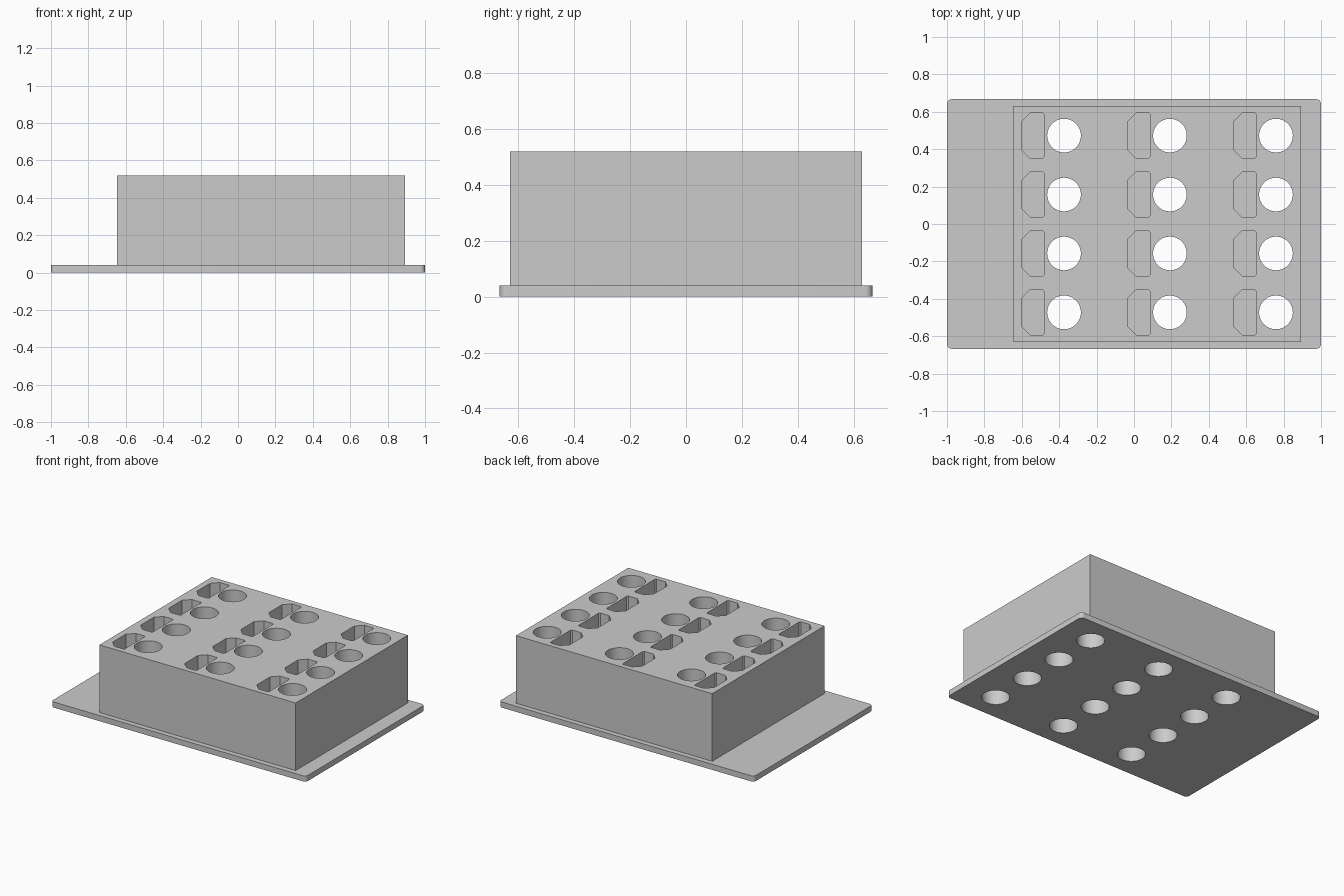
import bpy
import bmesh
from math import cos, sin, pi

cube = bpy.data.objects.get("Cube")
if cube:
    bpy.data.objects.remove(cube, do_unlink=True)

grey = bpy.data.materials.new("plain_grey")
grey.use_nodes = True
grey.diffuse_color = (0.6, 0.6, 0.6, 1)
grey.node_tree.nodes["Principled BSDF"].inputs["Base Color"].default_value = (0.6, 0.6, 0.6, 1)

PLATE_TOP, BLOCK_TOP = 0.04, 0.52
HOLE_X = (-0.374, 0.192, 0.759)
HOLE_Y = (-0.4725, -0.1575, 0.1575, 0.4725)


def prism(bm, outline, z0, z1):
    """Extrude a flat outline from z0 up to z1."""
    low = [bm.verts.new((x, y, z0)) for x, y in outline]
    high = [bm.verts.new((x, y, z1)) for x, y in outline]
    bm.faces.new(low[::-1])
    bm.faces.new(high)
    n = len(low)
    for i in range(n):
        j = (i + 1) % n
        bm.faces.new((low[i], low[j], high[j], high[i]))


def rounded_rect(x0, x1, y0, y1, r, steps=8):
    corners = ((x1 - r, y1 - r), (x0 + r, y1 - r), (x0 + r, y0 + r), (x1 - r, y0 + r))
    return [(cx + r * cos(a), cy + r * sin(a))
            for q, (cx, cy) in enumerate(corners)
            for a in [(q + k / steps) * pi / 2 for k in range(steps + 1)]]


def make_object(name, bm):
    mesh = bpy.data.meshes.new(name)
    bm.to_mesh(mesh)
    bm.free()
    mesh.materials.append(grey)
    obj = bpy.data.objects.new(name, mesh)
    bpy.context.collection.objects.link(obj)
    return obj


def apply_boolean(target, other, operation):
    mod = target.modifiers.new(operation, "BOOLEAN")
    mod.operation = operation
    mod.solver = "EXACT"
    mod.object = other
    bpy.ops.object.select_all(action="DESELECT")
    bpy.context.view_layer.objects.active = target
    target.select_set(True)
    bpy.ops.object.modifier_apply(modifier=mod.name)
    bpy.data.objects.remove(other, do_unlink=True)


# Base plate with rounded corners
bm = bmesh.new()
prism(bm, rounded_rect(-1, 1, -0.667, 0.667, 0.025), 0, PLATE_TOP)
rack = make_object("holder_block_on_plate", bm)

# Tall block, offset towards +x
bm = bmesh.new()
prism(bm, [(-0.647, -0.63), (0.894, -0.63), (0.894, 0.63), (-0.647, 0.63)],
      PLATE_TOP / 2, BLOCK_TOP)
apply_boolean(rack, make_object("block", bm), "UNION")

# Through holes and blind pockets with two chamfered corners
bm = bmesh.new()
half, c, s = 0.12, 0.046, 0.008
for x in HOLE_X:
    for y in HOLE_Y:
        circle = [(x + 0.09 * cos(2 * pi * k / 64), y + 0.09 * sin(2 * pi * k / 64))
                  for k in range(64)]
        prism(bm, circle, -0.1, BLOCK_TOP + 0.1)
        l, r = x - 0.228, x - 0.105
        pocket = [(l + c, y - half), (r - s, y - half), (r, y - half + s),
                  (r, y + half - s), (r - s, y + half), (l + c, y + half),
                  (l, y + half - c), (l, y - half + c)]
        prism(bm, pocket, PLATE_TOP, BLOCK_TOP + 0.1)
cutter = make_object("hole_cutter", bm)
cutter.hide_render = True
apply_boolean(rack, cutter, "DIFFERENCE")

bpy.ops.object.shade_smooth_by_angle(angle=pi / 7)
